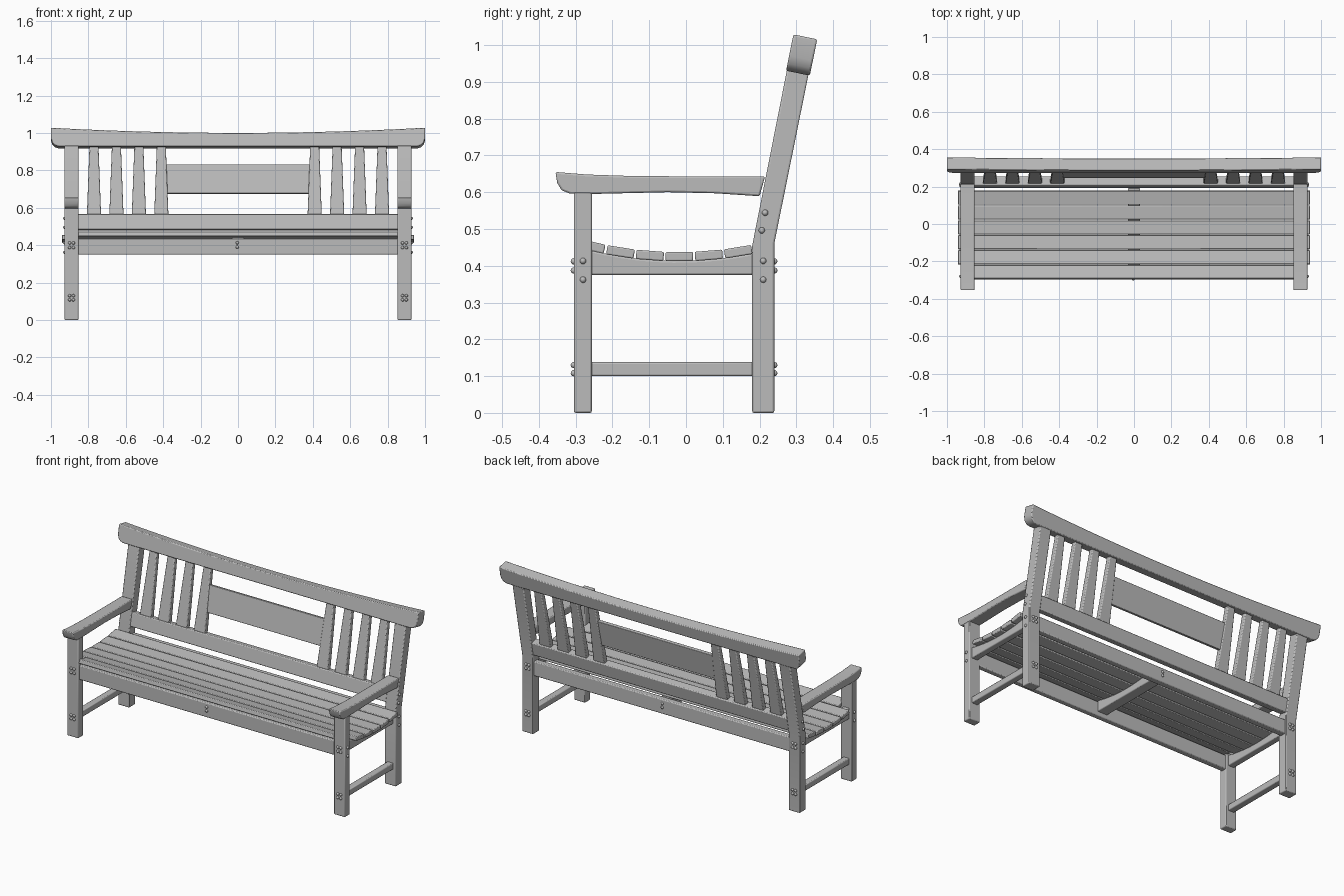
import bpy, bmesh
from math import radians, atan
from mathutils import Matrix, Vector

if "Cube" in bpy.data.objects:
    bpy.data.objects.remove(bpy.data.objects["Cube"], do_unlink=True)

GREY = (0.5, 0.5, 0.5, 1)
wood = bpy.data.materials.new("plain grey")
wood.use_nodes = True
wood.diffuse_color = GREY
wood.node_tree.nodes["Principled BSDF"].inputs["Base Color"].default_value = GREY

parts = []
IN, OUT = 0.853, 0.927      # inner and outer faces of the legs
LEAN = Matrix.Translation((0, 0.21, 0.46)) @ Matrix.Rotation(radians(-11.5), 4, 'X')


def finish(name, bm, matrix=None, soft=0.005):
    bmesh.ops.recalc_face_normals(bm, faces=bm.faces)
    mesh = bpy.data.meshes.new(name)
    bm.to_mesh(mesh)
    bm.free()
    mesh.materials.append(wood)
    ob = bpy.data.objects.new(name, mesh)
    bpy.context.collection.objects.link(ob)
    if matrix:
        ob.matrix_world = matrix
    if soft:
        mod = ob.modifiers.new("soft edges", 'BEVEL')
        mod.width, mod.segments, mod.limit_method = soft, 2, 'ANGLE'
    parts.append(ob)
    return ob


def prism(name, points, axis, lo, hi, matrix=None, soft=0.005):
    """Extrude an outline in the (y, z) or (x, z) plane along the other axis."""
    bm = bmesh.new()
    place = (lambda a, b: (lo, a, b)) if axis == 'x' else (lambda a, b: (a, lo, b))
    face = bm.faces.new([bm.verts.new(place(a, b)) for a, b in points])
    step = Vector((hi - lo, 0, 0) if axis == 'x' else (0, hi - lo, 0))
    out = bmesh.ops.extrude_face_region(bm, geom=[face])["geom"]
    bmesh.ops.translate(bm, vec=step, verts=[v for v in out if isinstance(v, bmesh.types.BMVert)])
    return finish(name, bm, matrix, soft)


def box(name, x, y, z, matrix=None, soft=0.005):
    outline = [(y[0], z[0]), (y[1], z[0]), (y[1], z[1]), (y[0], z[1])]
    return prism(name, outline, 'x', x[0], x[1], matrix, soft)


def bolt(name, spot, normal):
    bm = bmesh.new()
    bmesh.ops.create_uvsphere(bm, u_segments=12, v_segments=8, radius=0.0085)
    turn = Vector(normal).to_track_quat('Z', 'Y').to_matrix().to_4x4()
    finish(name, bm, Matrix.Translation(spot) @ turn, 0)


def dip(y):
    """Height of the middle of the dished seat."""
    return 0.425 + 0.5 * (y + 0.02) ** 2


# Legs, armrests, side rails and stretchers
arm = [(-0.355, 0.655), (-0.35, 0.625), (-0.338, 0.605), (-0.315, 0.596), (-0.26, 0.595),
       (-0.05, 0.6), (0.08, 0.597), (0.2, 0.589), (0.215, 0.643), (0.0, 0.643),
       (-0.15, 0.644), (-0.27, 0.648)]
back_post = [(0.18, 0), (0.24, 0), (0.24, 0.46), (0.335, 0.93), (0.276, 0.94), (0.18, 0.455)]
rail_ys = [0.19 - 0.045 * i for i in range(11)]
side_rail = [(-0.26, 0.375), (0.19, 0.375)] + [(y, dip(y) - 0.012) for y in rail_ys]
for side, s in (("left", 1), ("right", -1)):
    box(side + "_front_leg", (s * IN, s * OUT), (-0.305, -0.256), (0, 0.6))
    prism(side + "_back_leg", back_post, 'x', s * IN, s * OUT)
    prism(side + "_armrest", arm, 'x', s * IN, s * OUT)
    prism(side + "_side_rail", side_rail, 'x', s * 0.87, s * 0.91)
    box(side + "_stretcher", (s * 0.87, s * 0.91), (-0.26, 0.185), (0.1, 0.138))
    # Bolt heads on the outer, front and back faces of the legs
    for y, z in ((-0.28, 0.362), (-0.28, 0.413), (0.21, 0.362), (0.21, 0.413),
                 (0.206, 0.496), (0.215, 0.544)):
        bolt(side + "_side_bolt", (s * OUT, y, z), (s, 0, 0))
    for y, n in ((-0.305, -1), (0.24, 1)):
        for z in (0.108, 0.13, 0.387, 0.412):
            for x in (0.88, 0.9):
                bolt(side + "_leg_bolt", (s * x, y, z), (0, n, 0))

# Seat supports and slats
box("front_apron", (-0.86, 0.86), (-0.293, -0.26), (0.35, 0.437))
box("back_apron", (-0.86, 0.86), (0.195, 0.232), (0.35, 0.437))
middle = [(-0.265, 0.375), (0.2, 0.375)] + [(y, dip(y) - 0.012) for y in rail_ys]
prism("middle_support", middle, 'x', -0.033, 0.033)
for z in (0.39, 0.413):
    bolt("front_apron_bolt", (-0.004, -0.293, z), (0, -1, 0))
    bolt("back_apron_bolt", (-0.004, 0.232, z), (0, 1, 0))
for i in range(6):
    y = -0.258 + 0.08 * i
    half = 0.86 if i == 0 else 0.941
    tilt = Matrix.Translation((0, y, dip(y))) @ Matrix.Rotation(atan(y + 0.02), 4, 'X')
    box("seat_slat", (-half, half), (-0.0375, 0.0375), (-0.0125, 0.0125), tilt, 0.004)

# Leaning back: sagging top rail with rounded lower ends
top_xs = [1 - 0.1 * i for i in range(21)]
top_edge = [(x, 0.546 + 0.028 * x * x) for x in top_xs]
right_end = [(-1, 0.515), (-0.993, 0.493), (-0.98, 0.48), (-0.96, 0.473)]
left_end = [(-x, h) for x, h in reversed(right_end)]
prism("top_rail", top_edge + right_end + left_end, 'y', -0.033, 0.033, LEAN)
box("lower_back_rail", (-0.86, 0.86), (-0.024, 0.024), (0.022, 0.104), LEAN)
box("back_panel", (-0.386, 0.386), (-0.01, 0.01), (0.22, 0.378), LEAN, 0.003)

# Tapered uprights, four on each side
for s in (-1, 1):
    for i in range(4):
        c = s * (0.41 + 0.12 * i)
        taper = [(c - 0.038, 0.1), (c + 0.038, 0.1), (c + 0.024, 0.48), (c - 0.024, 0.48)]
        prism("back_upright", taper, 'y', -0.015, 0.015, LEAN)

# Smooth shading with sharp edges kept
bpy.ops.object.select_all(action='DESELECT')
for ob in parts:
    ob.select_set(True)
bpy.context.view_layer.objects.active = parts[0]
bpy.ops.object.shade_smooth_by_angle(angle=radians(50))
